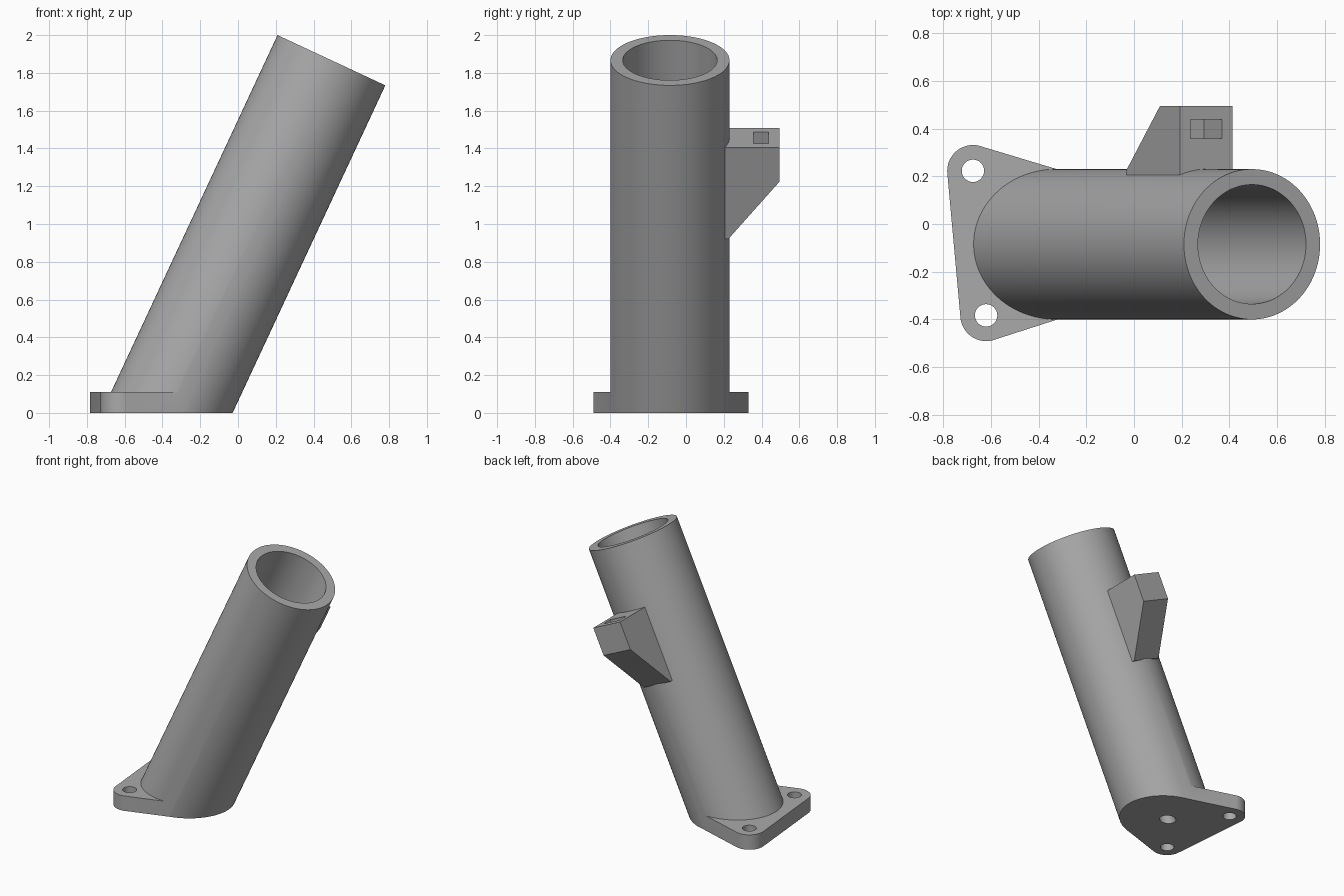
import bpy, bmesh
from math import radians, cos, sin, tan, pi
from mathutils import Matrix, Vector

if "Cube" in bpy.data.objects:
    bpy.data.objects.remove(bpy.data.objects["Cube"], do_unlink=True)

TILT = radians(25)
OUTER, BORE, LENGTH = 0.315, 0.25, 2.06
CENTRE = Vector((-0.376, -0.085, 0))
PLATE = 0.11
LUGS = [(-0.675, 0.223), (-0.62, -0.383)]
BRACKET_TOP = LENGTH - 0.453
SEG = 96
# Local frame of the leaning tube: z runs along its axis
FRAME = Matrix.Translation(CENTRE) @ Matrix.Rotation(TILT, 4, "Y")

grey = bpy.data.materials.new("plain grey")
grey.use_nodes = True
colour = (0.4, 0.4, 0.4, 1)
grey.diffuse_color = colour
grey.node_tree.nodes["Principled BSDF"].inputs["Base Color"].default_value = colour


def make(name, bm, matrix=Matrix()):
    bm.transform(matrix)
    bmesh.ops.recalc_face_normals(bm, faces=bm.faces)
    mesh = bpy.data.meshes.new(name)
    bm.to_mesh(mesh)
    bm.free()
    mesh.materials.append(grey)
    obj = bpy.data.objects.new(name, mesh)
    bpy.context.collection.objects.link(obj)
    return obj


def cylinder(name, radius, start, end, matrix, seg=SEG):
    bm = bmesh.new()
    bmesh.ops.create_cone(bm, cap_ends=True, segments=seg, radius1=radius, radius2=radius,
                          depth=end - start,
                          matrix=Matrix.Translation((0, 0, (start + end) / 2)))
    return make(name, bm, matrix)


def prism(name, points, offset, matrix=Matrix()):
    bm = bmesh.new()
    face = bm.faces.new([bm.verts.new(p) for p in points])
    new = bmesh.ops.extrude_face_region(bm, geom=[face])["geom"]
    bmesh.ops.translate(bm, vec=offset, verts=[v for v in new if isinstance(v, bmesh.types.BMVert)])
    return make(name, bm, matrix)


def combine(target, other, operation):
    other.hide_render = True
    mod = target.modifiers.new(other.name, "BOOLEAN")
    mod.operation, mod.solver, mod.object = operation, "EXACT", other
    bpy.context.view_layer.objects.active = target
    bpy.ops.object.modifier_apply(modifier=mod.name)
    bpy.data.objects.remove(other, do_unlink=True)


def ring(radius, seg=SEG):
    return [(radius * cos(2 * pi * i / seg), radius * sin(2 * pi * i / seg)) for i in range(seg)]


# Leaning tube, trimmed level with the ground
bm = bmesh.new()
low = [bm.verts.new((u, v, u * tan(TILT))) for u, v in ring(OUTER)]
high = [bm.verts.new((u, v, LENGTH)) for u, v in ring(OUTER)]
bm.faces.new(low)
bm.faces.new(high)
for i in range(SEG):
    j = (i + 1) % SEG
    bm.faces.new((low[i], low[j], high[j], high[i]))
body = make("angled_tube_mount", bm, FRAME)

# Base plate: hull around the tube foot and two rounded lugs
outline = [(CENTRE.x + u / cos(TILT), CENTRE.y + v) for u, v in ring(OUTER * 0.996)]
for x, y in LUGS:
    outline += [(x + u, y + v) for u, v in ring(0.108, 48)]
bm = bmesh.new()
for x, y in outline:
    for z in (0, PLATE):
        bm.verts.new((x, y, z))
bmesh.ops.convex_hull(bm, input=bm.verts)
loose = [v for v in bm.verts if not v.link_faces]
bmesh.ops.delete(bm, geom=loose, context="VERTS")
bmesh.ops.dissolve_limit(bm, angle_limit=0.001, verts=bm.verts, edges=bm.edges)
combine(body, make("base_plate", bm), "UNION")

# Side bracket with a sloped underside
side = [(0.19, 0), (0.495, 0), (0.495, -0.2), (0.225, -0.534), (0.19, -0.534)]
points = [(-0.121, y - CENTRE.y, BRACKET_TOP + h) for y, h in side]
combine(body, prism("side_bracket", points, (0.242, 0, 0), FRAME), "UNION")

# Main bore, closed near the foot, with a small drain hole
combine(body, cylinder("bore", BORE, 0.25, LENGTH + 0.1, FRAME), "DIFFERENCE")
combine(body, cylinder("drain_hole", 0.053, -0.15, 0.35, FRAME, 32), "DIFFERENCE")

# Screw holes through the lugs
for x, y in LUGS:
    hole = cylinder("lug_hole", 0.047, -0.1, PLATE + 0.1, Matrix.Translation((x, y, 0)), 32)
    combine(body, hole, "DIFFERENCE")

# Nut slot from the bracket top and screw hole from its outer face
slot = [(u, y - CENTRE.y, BRACKET_TOP - 0.18)
        for u, y in ((-0.073, 0.358), (0.073, 0.358), (0.073, 0.438), (-0.073, 0.438))]
combine(body, prism("nut_slot", slot, (0, 0, 0.3), FRAME), "DIFFERENCE")
across = FRAME @ Matrix.Translation((0, 0, BRACKET_TOP - 0.1)) @ Matrix.Rotation(-pi / 2, 4, "X")
combine(body, cylinder("screw_hole", 0.048, 0.15, 0.7, across, 32), "DIFFERENCE")

# Smooth the round walls, keep the corners crisp
bpy.ops.object.select_all(action="DESELECT")
body.select_set(True)
bpy.context.view_layer.objects.active = body
bpy.ops.object.shade_smooth_by_angle(angle=radians(30))
